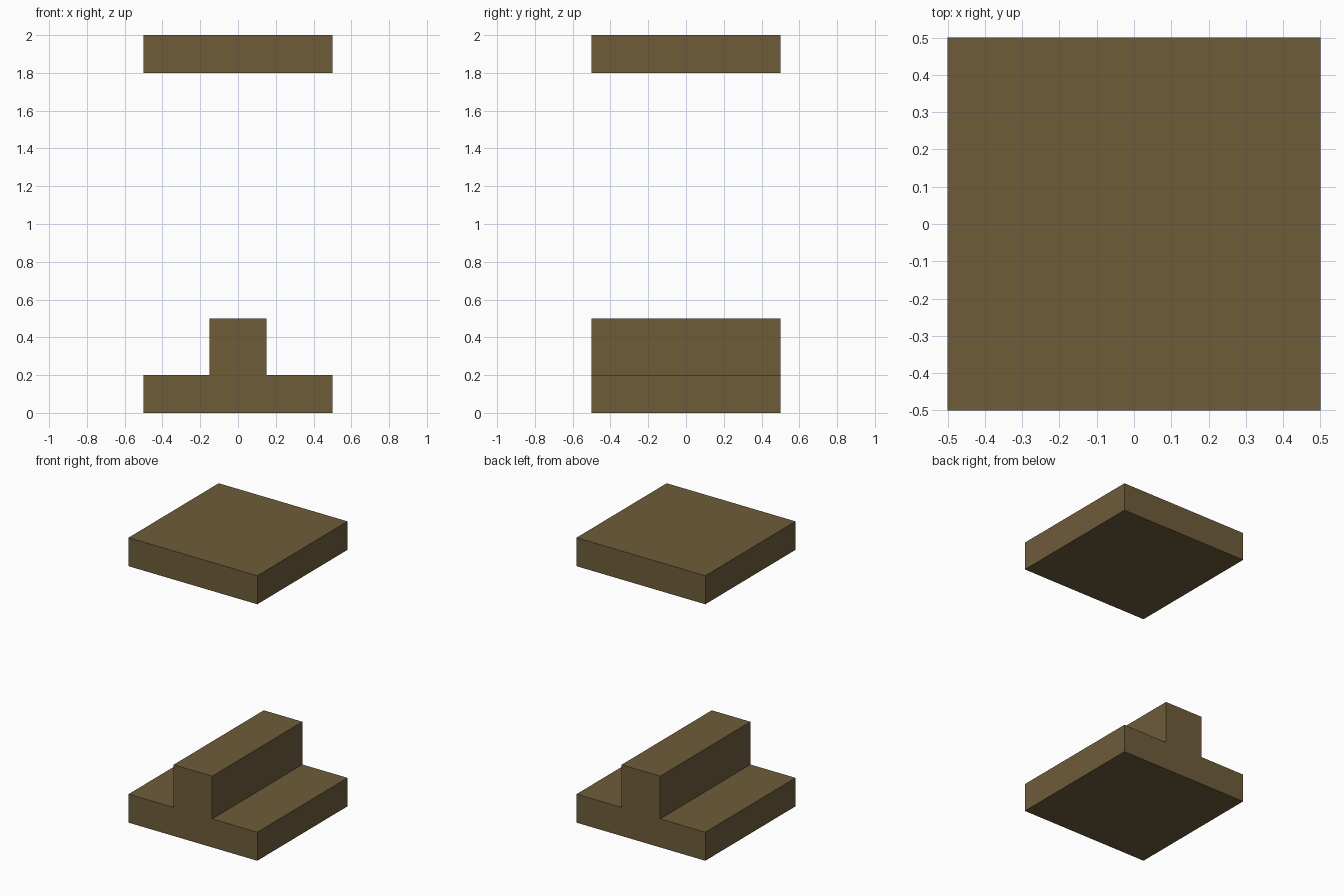
import bpy
import bmesh

if "Cube" in bpy.data.objects:
    bpy.data.objects.remove(bpy.data.objects["Cube"])

brown = bpy.data.materials.new("olive_brown")
brown.diffuse_color = (0.156, 0.107, 0.042, 1.0)
brown.use_nodes = True
brown.node_tree.nodes["Principled BSDF"].inputs["Base Color"].default_value = brown.diffuse_color


def extrude_profile(name, profile, depth=1.0):
    """Extrude an (x, z) outline along y, centred on y = 0."""
    bm = bmesh.new()
    face = bm.faces.new([bm.verts.new((x, -depth / 2, z)) for x, z in profile])
    ext = bmesh.ops.extrude_face_region(bm, geom=[face])
    verts = [g for g in ext["geom"] if isinstance(g, bmesh.types.BMVert)]
    bmesh.ops.translate(bm, verts=verts, vec=(0, depth, 0))
    bmesh.ops.recalc_face_normals(bm, faces=bm.faces)
    mesh = bpy.data.meshes.new(name)
    bm.to_mesh(mesh)
    bm.free()
    mesh.materials.append(brown)
    obj = bpy.data.objects.new(name, mesh)
    bpy.context.collection.objects.link(obj)
    return obj


# Lower block: flat base with a central rib running front to back
half = [(0.5, 0.0), (0.5, 0.2), (0.15, 0.2), (0.15, 0.5)]
extrude_profile("ribbed_base", half + [(-x, z) for x, z in reversed(half)])

# Floating upper slab
extrude_profile("upper_slab", [(-0.5, 1.8), (0.5, 1.8), (0.5, 2.0), (-0.5, 2.0)])
